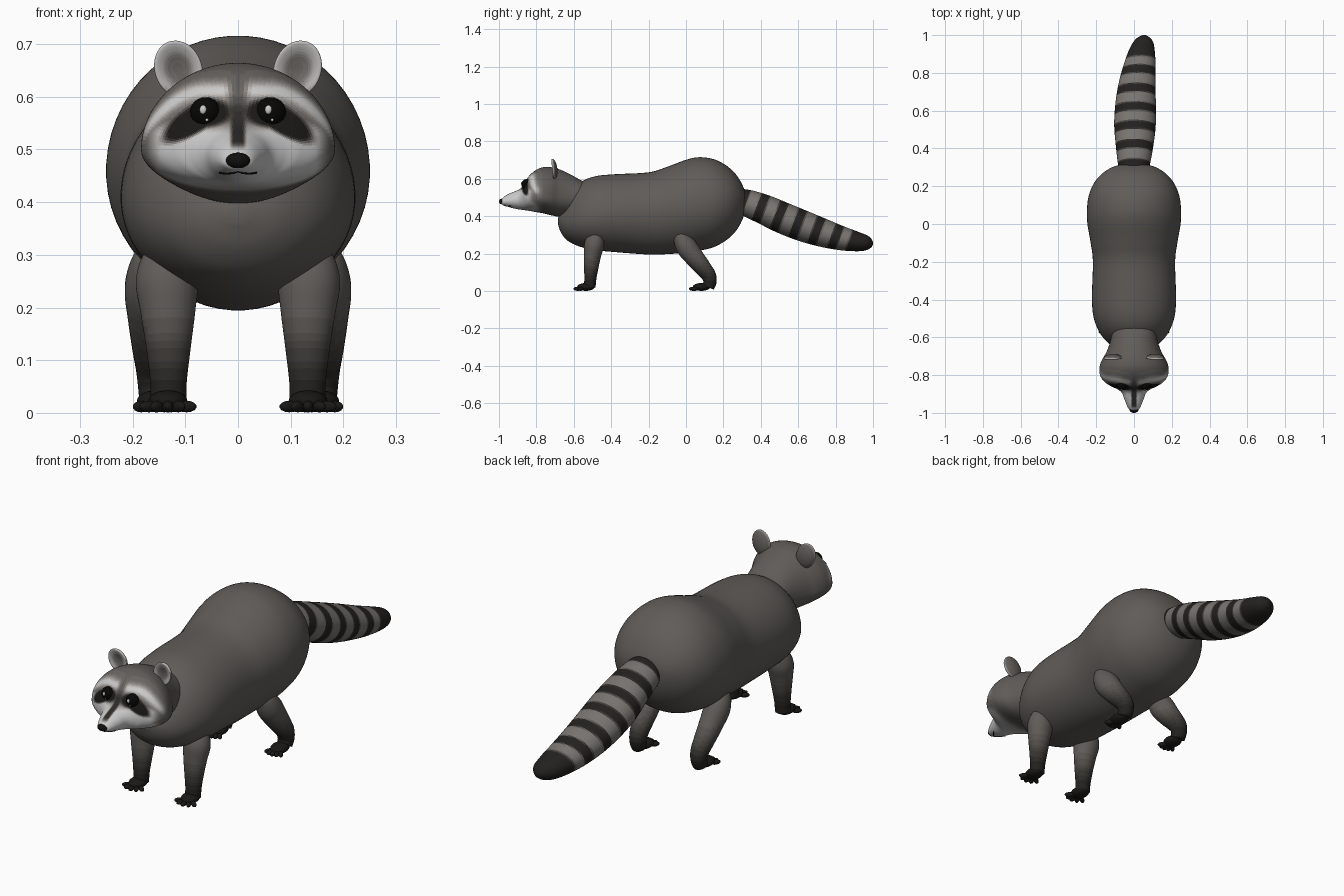
import bpy, bmesh
from math import sin, cos, pi, radians, sqrt, exp
from mathutils import Vector, Matrix

if "Cube" in bpy.data.objects:
    bpy.data.objects.remove(bpy.data.objects["Cube"])

def ramp(a, b, x):
    t = min(1, max(0, (x - a) / (b - a)))
    return t * t * (3 - 2 * t)

def mix(a, b, t):
    return a + (b - a) * t

def fur(v):
    """Warm grey material for a brightness, rounded to a small palette."""
    k = max(1, round(v * 32))
    name = "fur_%02d" % k
    m = bpy.data.materials.get(name)
    if not m:
        m = bpy.data.materials.new(name)
        g = (k / 32) ** 2.2
        warm = 1 - k / 32
        m.diffuse_color = (g, g * (1 - .12 * warm), g * (1 - .24 * warm), 1)
        m.use_nodes = True
        m.node_tree.nodes["Principled BSDF"].inputs["Base Color"].default_value = m.diffuse_color
    return m

def finish(name, bm, shade):
    """Turn a bmesh into a smooth object, coloured per face by shade(point)."""
    bmesh.ops.recalc_face_normals(bm, faces=bm.faces[:])
    me = bpy.data.meshes.new(name)
    slots = {}
    for f in bm.faces:
        f.smooth = True
        m = fur(shade(f.calc_center_median()) if callable(shade) else shade)
        if m.name not in slots:
            slots[m.name] = len(slots)
            me.materials.append(m)
        f.material_index = slots[m.name]
    bm.to_mesh(me)
    bm.free()
    ob = bpy.data.objects.new(name, me)
    bpy.context.collection.objects.link(ob)
    return ob

def loft(name, rows, shade, n=40, steps=5, upright=False):
    """Skin smooth rings; row = x, y, z, half width, upper radius, lower radius."""
    P = [Vector(r) for r in rows]
    R = []
    for i in range(len(P) - 1):
        a, b, c, d = P[max(i - 1, 0)], P[i], P[i + 1], P[min(i + 2, len(P) - 1)]
        for k in range(steps):
            t = k / steps
            R.append(.5 * (2 * b + (c - a) * t + (2 * a - 5 * b + 4 * c - d) * t * t
                           + (3 * b - a - 3 * c + d) * t ** 3))
    R.append(P[-1])
    bm = bmesh.new()
    rings = []
    for i, r in enumerate(R):
        side, up = Vector((1, 0, 0)), Vector((0, 0, 1))
        if not upright:
            t = (Vector(R[min(i + 1, len(R) - 1)][:3]) - Vector(R[max(i - 1, 0)][:3])).normalized()
            side = (side - t * t.x).normalized()
            up = side.cross(t)
        ring = []
        for j in range(n):
            a = 2 * pi * (j + .5) / n
            h = r[4] if sin(a) > 0 else r[5]
            ring.append(bm.verts.new(Vector(r[:3]) + side * cos(a) * max(r[3], .002)
                                     + up * sin(a) * max(h, .002)))
        rings.append(ring)
    for A, B in zip(rings, rings[1:]):
        for j in range(n):
            bm.faces.new((A[j], A[(j + 1) % n], B[(j + 1) % n], B[j]))
    bm.faces.new(rings[0])
    bm.faces.new(rings[-1])
    return finish(name, bm, shade)

def profile(rows):
    """(y, bottom, middle, top, half width) to loft rows."""
    return [(0, y, m, w, t - m, m - b) for y, b, m, t, w in rows]

def blobs(name, items, shade, seg=20):
    """Ellipsoids given as (centre, radii, turn about z)."""
    bm = bmesh.new()
    for c, r, turn in items:
        M = Matrix.Translation(c) @ Matrix.Rotation(turn, 4, 'Z') @ Matrix.Diagonal((*r, 1))
        bmesh.ops.create_uvsphere(bm, u_segments=seg, v_segments=seg // 2, radius=1, matrix=M)
    return finish(name, bm, shade)

# Body
loft("body", profile([
    (-.685, .36, .375, .39, .02), (-.67, .315, .37, .42, .075), (-.64, .275, .37, .475, .125),
    (-.60, .25, .38, .545, .165), (-.55, .232, .39, .59, .195), (-.48, .218, .40, .615, .217),
    (-.38, .208, .41, .625, .223), (-.2, .195, .42, .635, .218), (-.1, .197, .44, .665, .23),
    (0, .205, .455, .702, .247), (.07, .215, .46, .716, .25), (.15, .235, .47, .705, .24),
    (.22, .275, .48, .668, .21), (.27, .325, .485, .62, .165), (.305, .39, .49, .56, .105),
    (.32, .46, .49, .51, .03)]), .39, n=56, upright=True)

# Head with masked face
def face(p):
    a, y, z = abs(p.x), p.y, p.z
    front = ramp(-.765, -.815, y)
    cheek = ramp(.56, .525, z) * ramp(.40, .445, z) * ramp(.182, .14, a)
    brow_z = .612 - 5.5 * max(0, a - .06) ** 2
    brow = exp(-((z - brow_z) / .016) ** 2) * ramp(.005, .03, a)
    v = mix(.39, .84, max(cheek, brow) * front)
    mask_z = .57 - .57 * max(0, a - .06)
    d = sqrt(((a - .078) / .068) ** 2 + ((z - mask_z) / .031) ** 2)
    v = mix(v, .11, ramp(1.15, .75, d) * front)
    stripe = ramp(.019, .008, a) * ramp(.495, .515, z) * ramp(.61, .57, z)
    return mix(v, .2, stripe * front)

loft("head", profile([
    (-.50, .45, .50, .57, .10), (-.56, .42, .50, .592, .113), (-.62, .40, .495, .625, .125),
    (-.68, .398, .495, .652, .147), (-.72, .405, .498, .662, .17), (-.76, .415, .50, .663, .183),
    (-.80, .422, .50, .648, .18), (-.835, .428, .50, .62, .157), (-.86, .432, .50, .585, .12),
    (-.875, .434, .495, .558, .088), (-.895, .437, .49, .542, .064), (-.93, .444, .485, .527, .05),
    (-.96, .453, .48, .513, .038), (-.98, .46, .476, .498, .027), (-.99, .468, .475, .488, .012)]),
    face, n=128, steps=9, upright=True)

# Nose and mouth
blobs("nose", [((0, -.984, .479), (.023, .016, .015), 0)], .09)
half = [(.034, -.935, .456), (.022, -.95, .4545), (.008, -.967, .456)]
lines = [half + [(0, -.974, .459)] + [(-x, y, z) for x, y, z in half[::-1]],
         [(0, -.974, .459), (0, -.99, .47)]]
cu = bpy.data.curves.new("mouth", 'CURVE')
cu.dimensions = '3D'
cu.bevel_depth = .0025
cu.bevel_resolution = 2
for pts in lines:
    sp = cu.splines.new('POLY')
    sp.points.add(len(pts) - 1)
    for q, p in zip(sp.points, pts):
        q.co = (*p, 1)
cu.materials.append(fur(.09))
bpy.context.collection.objects.link(bpy.data.objects.new("mouth", cu))

# Ringed tail
def rings(p):
    u = .93 * p.y - .35 * p.z
    dark = max(ramp(-.2, .5, cos((u - .217) / .1064 * 2 * pi)), ramp(.705, .725, u))
    return mix(.47, .15, dark)

loft("tail", [
    (0, .27, .49, .075, .06, .06), (0, .33, .47, .087, .072, .072), (.003, .42, .435, .10, .08, .08),
    (.005, .52, .39, .11, .084, .084), (.008, .62, .35, .108, .083, .083),
    (.015, .72, .315, .10, .077, .077), (.028, .82, .285, .087, .066, .066),
    (.043, .91, .265, .07, .053, .053), (.055, .965, .257, .05, .04, .04),
    (.06, .99, .253, .026, .022, .022), (.062, .999, .252, .006, .005, .005)],
    rings, n=48, steps=12)

def leg_shade(p):
    return mix(.14, .38, ramp(.01, .22, p.z))

# (x, y, z, half width, half depth)
front_leg = [(.132, -.472, .315, .02, .02), (.135, -.478, .298, .045, .04), (.135, -.49, .25, .059, .053),
             (.133, -.50, .19, .052, .046), (.132, -.507, .12, .042, .038),
             (.132, -.512, .06, .035, .032), (.132, -.515, .02, .034, .032)]
back_leg = [(.155, -.04, .315, .02, .02), (.157, -.03, .295, .042, .04), (.16, 0, .24, .055, .056),
            (.159, .045, .18, .05, .052), (.157, .09, .125, .044, .045),
            (.155, .12, .085, .039, .04), (.155, .128, .05, .035, .036), (.155, .118, .02, .032, .032)]

for s, tag in ((1, "left"), (-1, "right")):
    # Legs and paws with five toes
    for part, rows, px, py in (("front", front_leg, .133, -.535), ("back", back_leg, .155, .083)):
        loft(f"{part}_leg_{tag}", [(x * s, y, z, w, d, d) for x, y, z, w, d in rows], leg_shade, n=28)
        blobs(f"{part}_paw_{tag}", [((px * s, py, .022), (.037, .047, .021), 0)], .14, 24)
        toes = []
        for k in range(-2, 3):
            a = radians(26 * k) * (1 if part == "front" else .75)
            toes.append(((px * s + .045 * sin(a), py - .045 * cos(a), .012), (.0105, .023, .011), a))
        blobs(f"{part}_toes_{tag}", toes, .13, 14)

    # Eye with glints
    blobs(f"eye_{tag}", [((.062 * s, -.851, .57), (.029, .029, .029), 0)], .06, 28)
    gx = .062 * s - .004
    blobs(f"eye_glint_{tag}", [((gx, -.877, .575), (.007, .005, .009), 0),
                               ((gx + .007, -.877, .556), (.003, .003, .003), 0)], .95, 12)

    # Cupped ear
    bm = bmesh.new()
    bmesh.ops.create_uvsphere(bm, u_segments=40, v_segments=28, radius=1)
    M = (Matrix.Translation((.113 * s, -.71, .652)) @ Matrix.Rotation(radians(20) * s, 4, 'Y')
         @ Matrix.Rotation(radians(6), 4, 'X') @ Matrix.Diagonal((.045, .022, .056, 1)))
    for v in bm.verts:
        x, z, y = v.co
        if y < 0:
            y = y + 1.3 * y * y
        v.co = M @ Vector((x, y, z))
    inv = M.inverted()

    def ear_shade(p):
        q = inv @ p
        r2 = q.x ** 2 + q.z ** 2
        if q.y > sqrt(max(0, 1 - r2)) * .6:
            return mix(.37, .6, ramp(.8, 1, r2))
        return mix(.42, .74, ramp(.05, .6, r2)) - .2 * ramp(-.2, -.8, q.z)
    finish(f"ear_{tag}", bm, ear_shade)
